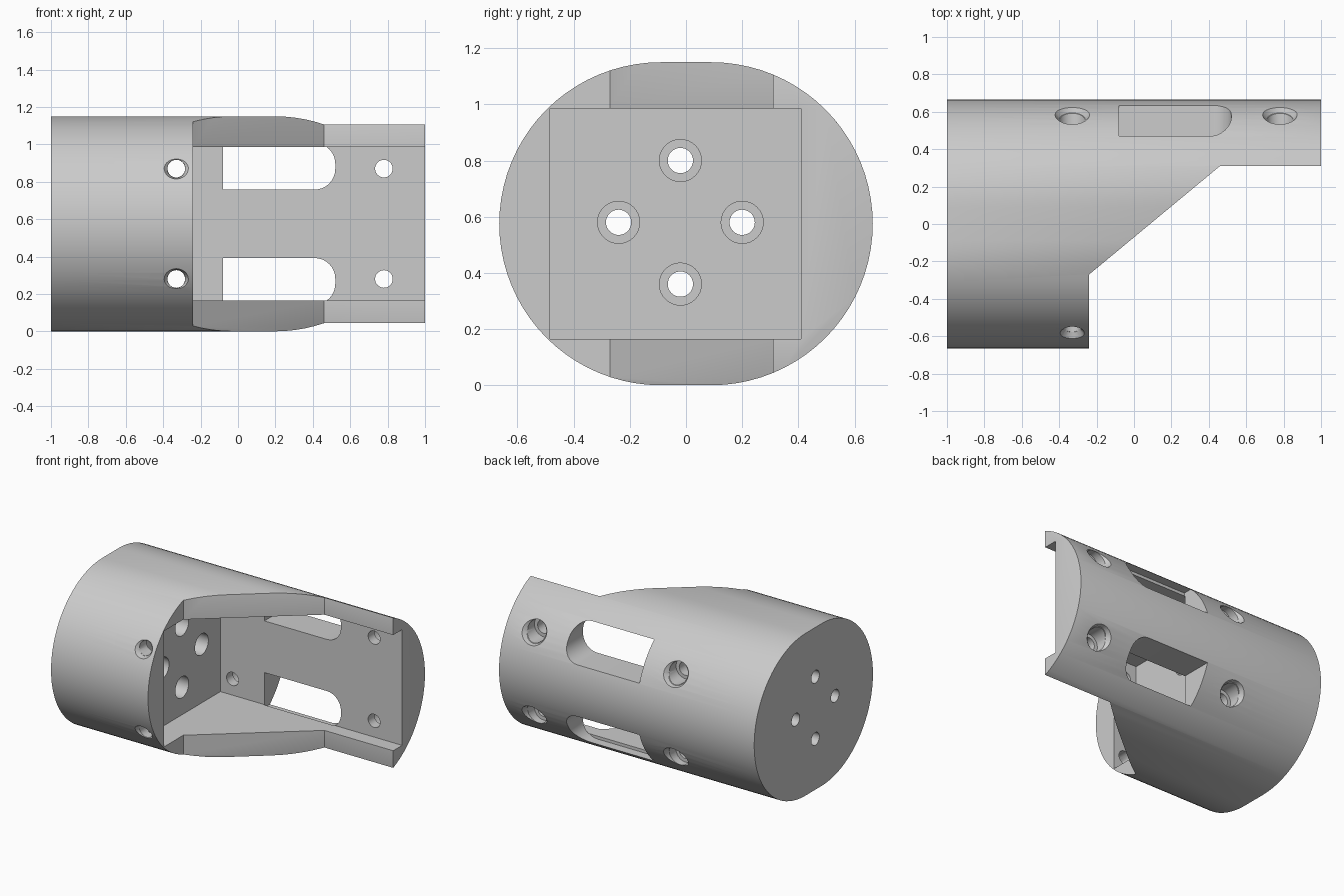
import bpy, bmesh, math
from mathutils import Vector, Matrix

if "Cube" in bpy.data.objects:
    bpy.data.objects.remove(bpy.data.objects["Cube"])

MID = 0.575      # height of the long axis, also the side radius
FLAT = 0.09      # half width of the flat top and bottom

grey = bpy.data.materials.new("plain_grey")
grey.use_nodes = True
colour = (0.6, 0.6, 0.6, 1)
grey.diffuse_color = colour
grey.node_tree.nodes["Principled BSDF"].inputs["Base Color"].default_value = colour


def finish(name, bm):
    bmesh.ops.recalc_face_normals(bm, faces=bm.faces)
    mesh = bpy.data.meshes.new(name)
    bm.to_mesh(mesh)
    bm.free()
    mesh.materials.append(grey)
    obj = bpy.data.objects.new(name, mesh)
    bpy.context.collection.objects.link(obj)
    return obj


def prism(name, points, offset):
    """Extrude a closed outline along an offset."""
    bm = bmesh.new()
    face = bm.faces.new([bm.verts.new(p) for p in points])
    new = bmesh.ops.extrude_face_region(bm, geom=[face])["geom"]
    bmesh.ops.translate(bm, vec=offset, verts=[v for v in new if isinstance(v, bmesh.types.BMVert)])
    return finish(name, bm)


def cone(name, start, end, r1, r2=None):
    """Round cutter between two points."""
    start, end = Vector(start), Vector(end)
    axis = end - start
    turn = Vector((0, 0, 1)).rotation_difference(axis).to_matrix().to_4x4()
    bm = bmesh.new()
    bmesh.ops.create_cone(bm, cap_ends=True, segments=32, radius1=r1, radius2=r2 or r1,
                          depth=axis.length, matrix=Matrix.Translation((start + end) / 2) @ turn)
    return finish(name, bm)


def cut(target, cutters):
    """Subtract the cutters and bake the result into the mesh."""
    for c in cutters:
        m = target.modifiers.new("cut", 'BOOLEAN')
        m.operation, m.solver, m.object = 'DIFFERENCE', 'EXACT', c
    graph = bpy.context.evaluated_depsgraph_get()
    mesh = bpy.data.meshes.new_from_object(target.evaluated_get(graph))
    target.modifiers.clear()
    target.data = mesh
    for c in cutters:
        bpy.data.objects.remove(c)


# Body: flattened round bar along x
outline = []
for side in (1, -1):
    for i in range(41):
        a = math.pi * (i / 40 - 0.5)
        outline.append((-1, side * (FLAT + MID * math.cos(a)), MID + side * MID * math.sin(a)))
body = prism("housing", outline, (2, 0, 0))

# Open front with a slanted shoulder, then the square pocket
plan = [(-0.24, -1), (-0.24, -0.27), (0.46, 0.31), (1.2, 0.31), (1.2, -1)]
front_cut = prism("front_cutter", [(x, y, -0.2) for x, y in plan], (0, 0, 1.6))
pocket = [(-0.425, -0.485, 0.165), (-0.425, 0.41, 0.165),
          (-0.425, 0.41, 0.985), (-0.425, -0.485, 0.985)]
cut(body, [front_cut, prism("pocket_cutter", pocket, (2, 0, 0))])

# Rounded rims on the open end
bm = bmesh.new()
bm.from_mesh(body.data)
bmesh.ops.remove_doubles(bm, verts=bm.verts, dist=0.0005)
rims = []
for e in bm.edges:
    mid = (e.verts[0].co + e.verts[1].co) / 2
    outer = math.hypot(max(abs(mid.y) - FLAT, 0), mid.z - MID) > MID - 0.01
    if len(e.link_faces) == 2 and e.is_convex and e.calc_face_angle() > 0.6 and mid.x > -0.235 and outer:
        rims.append(e)
bmesh.ops.bevel(bm, geom=rims, offset=0.014, segments=3, profile=0.5, affect='EDGES', clamp_overlap=True)
bm.to_mesh(body.data)
bm.free()

# Screw holes through the floor with deep counterbores
cutters = []
for dy, dz in ((0.22, 0), (-0.22, 0), (0, 0.22), (0, -0.22)):
    y, z = dy - 0.02, dz + MID + 0.005
    cutters.append(cone("floor_hole", (-1.2, y, z), (-0.3, y, z), 0.045))
    cutters.append(cone("floor_bore", (-0.75, y, z), (-0.3, y, z), 0.075))

for s in (1, -1):
    z = MID + s * 0.295
    lean = math.asin(0.295 / MID)
    normal = Vector((0, math.cos(lean), s * math.sin(lean)))

    # Back wall holes with bores and flared mouths, and front access holes
    for x in (-0.33, 0.78):
        rim = Vector((x, FLAT, MID)) + normal * MID
        cutters.append(cone("back_hole", (x, 0.3, z), (x, 0.8, z), 0.047))
        cutters.append(cone("back_bore", (x, 0.48, z), (x, 0.8, z), 0.072))
        cutters.append(cone("back_flare", rim - normal * 0.03, rim + normal * 0.03, 0.07, 0.115))
    flip = Vector((1, -1, 1))
    rim, out = Vector((-0.33, -FLAT - MID * math.cos(lean), z)), normal * flip
    cutters.append(cone("front_hole", (-0.33, -0.8, z), (-0.33, -0.3, z), 0.048))
    cutters.append(cone("front_flare", rim - out * 0.03, rim + out * 0.03, 0.04, 0.09))

    # Long window, rounded at the open end only
    slot = [(-0.08, 0.758), (-0.08, 1.006)]
    for cz, a0 in ((0.896, 90), (0.868, 0)):
        for i in range(9):
            a = math.radians(a0 - i * 90 / 8)
            slot.append((0.41 + 0.11 * math.cos(a), cz + 0.11 * math.sin(a)))
    cutters.append(prism("slot_cutter", [(x, 0.405, MID + s * (h - MID)) for x, h in slot], (0, 0.5, 0)))
cut(body, cutters)

# Smooth shading with sharp edges kept
bpy.ops.object.select_all(action='DESELECT')
body.select_set(True)
bpy.context.view_layer.objects.active = body
bpy.ops.object.shade_smooth_by_angle(angle=math.radians(30))
